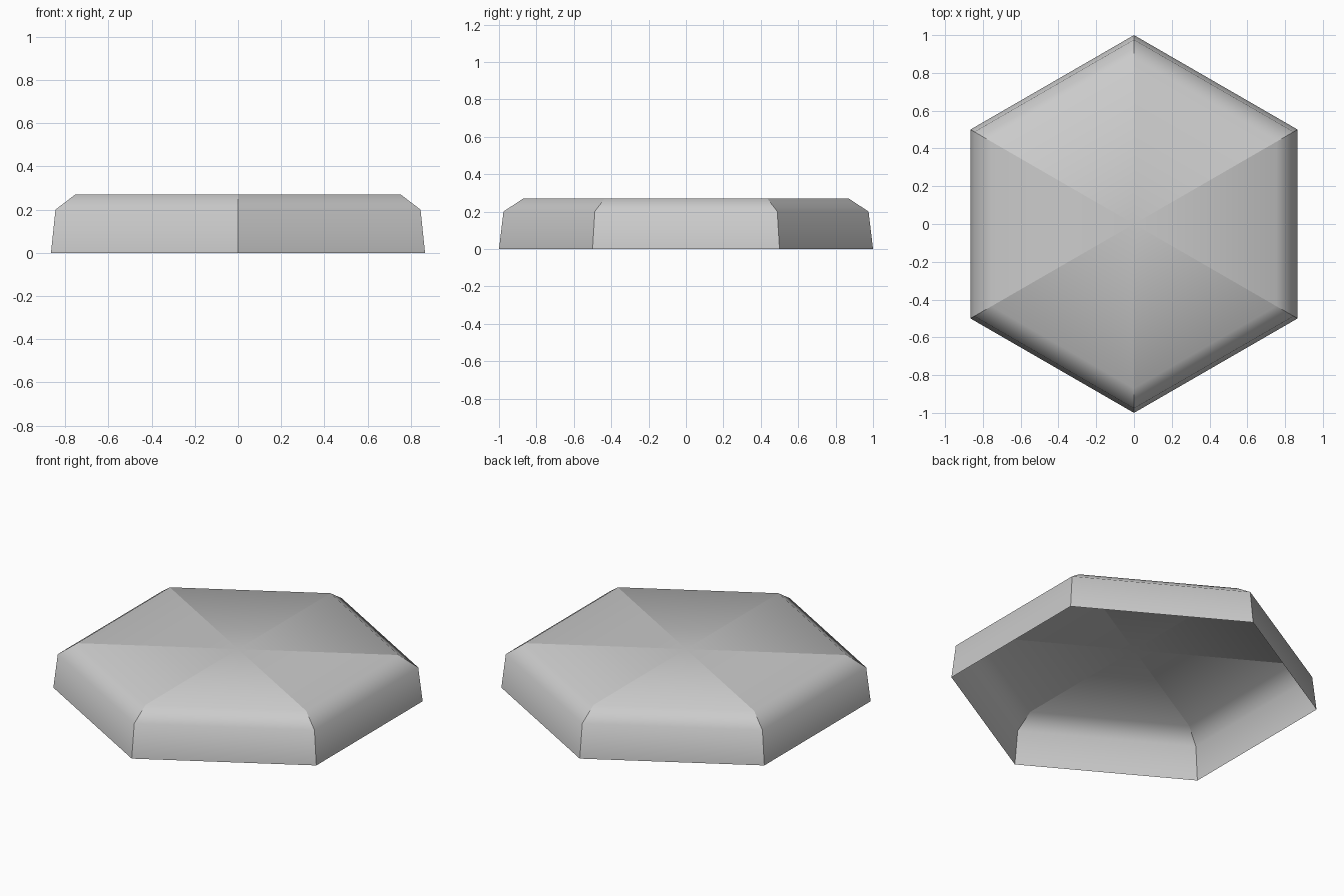
import bpy, bmesh
from math import sin, cos, pi

cube = bpy.data.objects.get("Cube")
if cube:
    bpy.data.objects.remove(cube, do_unlink=True)

grey = bpy.data.materials.new("plain grey")
grey.use_nodes = True
colour = (0.6, 0.6, 0.6, 1)
grey.diffuse_color = colour
grey.node_tree.nodes["Principled BSDF"].inputs["Base Color"].default_value = colour

SIDES = 6
# Corner radius and height: open rim, shoulder, top edge
PROFILE = [(1, 0), (0.976, 0.2), (0.87, 0.27)]

bm = bmesh.new()
rings = [[bm.verts.new((r * sin(2 * pi * i / SIDES), r * cos(2 * pi * i / SIDES), z))
          for i in range(SIDES)] for r, z in PROFILE]
centre = bm.verts.new((0, 0, PROFILE[-1][1]))

# Sloping wall, chamfer and top wedge of each side
for i in range(SIDES):
    j = (i + 1) % SIDES
    for low, high in zip(rings, rings[1:]):
        bm.faces.new((low[j], low[i], high[i], high[j]))
    bm.faces.new((rings[-1][j], rings[-1][i], centre))

# Each side is smooth in itself, with sharp seams between the sides
for face in bm.faces:
    face.smooth = True
for i in range(SIDES):
    column = [ring[i] for ring in rings] + [centre]
    for a, b in zip(column, column[1:]):
        bm.edges.get((a, b)).smooth = False

mesh = bpy.data.meshes.new("hexagonal_shell")
bm.to_mesh(mesh)
bm.free()
mesh.materials.append(grey)
shell = bpy.data.objects.new("hexagonal_shell", mesh)
bpy.context.collection.objects.link(shell)
